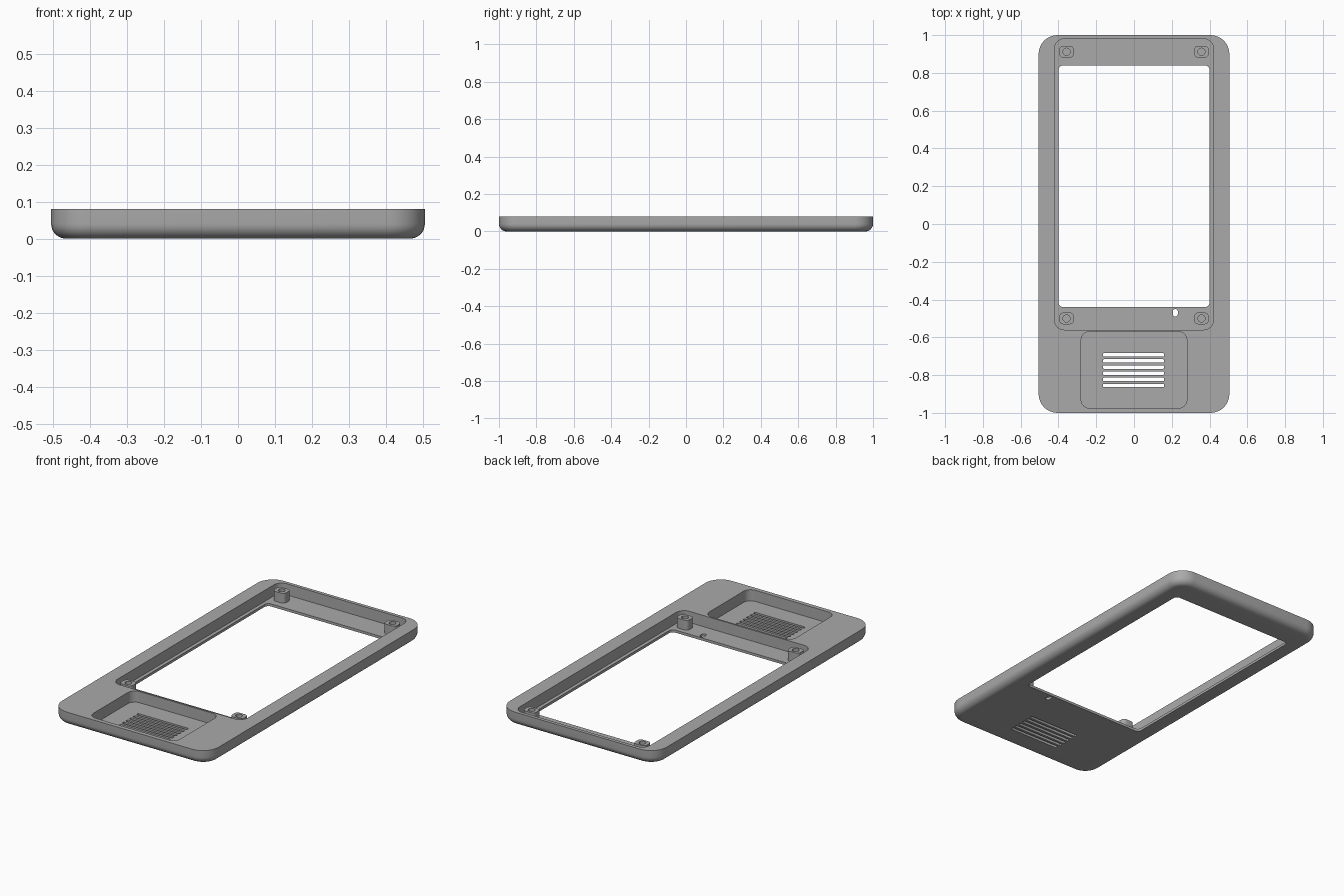
import bpy, bmesh, math
from mathutils import Vector

cube = bpy.data.objects.get("Cube")
if cube:
    bpy.data.objects.remove(cube, do_unlink=True)

grey = bpy.data.materials.new("neutral grey")
grey.use_nodes = True
colour = (0.4, 0.4, 0.4, 1)
grey.diffuse_color = colour
grey.node_tree.nodes["Principled BSDF"].inputs["Base Color"].default_value = colour


def rounded_ring(cx, cy, hx, hy, r, steps=8):
    """Outline of a rounded rectangle, counter-clockwise."""
    pts = []
    for k, (sx, sy) in enumerate(((1, 1), (-1, 1), (-1, -1), (1, -1))):
        for i in range(steps + 1):
            a = math.pi / 2 * (k + i / steps)
            pts.append((cx + sx * (hx - r) + r * math.cos(a),
                        cy + sy * (hy - r) + r * math.sin(a)))
    return pts


def loft(name, layers):
    """Closed solid through a stack of (outline, z) layers."""
    bm = bmesh.new()
    rings = [[bm.verts.new((x, y, z)) for x, y in ring] for ring, z in layers]
    n = len(rings[0])
    for low, high in zip(rings, rings[1:]):
        for i in range(n):
            j = (i + 1) % n
            bm.faces.new((low[i], low[j], high[j], high[i]))
    bm.faces.new(rings[0][::-1])
    bm.faces.new(rings[-1])
    mesh = bpy.data.meshes.new(name)
    bm.to_mesh(mesh)
    bm.free()
    obj = bpy.data.objects.new(name, mesh)
    bpy.context.scene.collection.objects.link(obj)
    mesh.materials.append(grey)
    return obj


def block(name, x0, x1, y0, y1, r, z0, z1, steps=8):
    ring = rounded_ring((x0 + x1) / 2, (y0 + y1) / 2,
                        (x1 - x0) / 2, (y1 - y0) / 2, r, steps)
    return loft(name, [(ring, z0), (ring, z1)])


def cut(obj, cutters):
    """Subtract the cutters, then discard them."""
    for c in cutters:
        c.hide_render = True
        mod = obj.modifiers.new("cut", 'BOOLEAN')
        mod.operation, mod.solver, mod.object = 'DIFFERENCE', 'EXACT', c
    bpy.context.view_layer.update()
    graph = bpy.context.evaluated_depsgraph_get()
    mesh = bpy.data.meshes.new_from_object(obj.evaluated_get(graph))
    obj.modifiers.clear()
    obj.data = mesh
    for c in cutters:
        bpy.data.objects.remove(c, do_unlink=True)


def smooth(obj):
    bpy.ops.object.select_all(action='DESELECT')
    obj.select_set(True)
    bpy.context.view_layer.objects.active = obj
    bpy.ops.object.shade_smooth_by_angle(angle=math.radians(30))


HEIGHT, FLOOR, FILLET = 0.08, 0.015, 0.04

# Shell with a rounded lower edge
layers = []
for i in range(9):
    a = math.pi / 2 * i / 8
    inset = FILLET * (1 - math.sin(a))
    layers.append((rounded_ring(0, 0, 0.505 - inset, 1 - inset, 0.1 - inset),
                   FILLET * (1 - math.cos(a))))
layers.append((rounded_ring(0, 0, 0.505, 1, 0.1), HEIGHT))
shell = loft("shell", layers)

# Screen recess, window, speaker recess, grille slots and pinhole
cutters = [
    block("screen_recess", -0.42, 0.42, -0.56, 0.98, 0.05, FLOOR, 0.2),
    block("window", -0.4, 0.4, -0.44, 0.84, 0.025, -0.1, 0.2),
    block("speaker_recess", -0.28, 0.28, -0.975, -0.57, 0.045, FLOOR, 0.2),
    block("pinhole", 0.206, 0.232, -0.49, -0.45, 0.0129, -0.1, 0.2),
]
for i in range(6):
    y = -0.855 + i * 0.0325
    cutters.append(block("slot", -0.165, 0.16, y - 0.009, y + 0.009,
                         0.006, -0.1, 0.2, 3))
cut(shell, cutters)
smooth(shell)

# Screw posts with blind holes in the recess corners
for side, x in (("right", -0.357), ("left", 0.357)):
    for end, y in (("back", 0.912), ("front", -0.5)):
        post = block(f"screw_post_{end}_{side}", x - 0.038, x + 0.038,
                     y - 0.031, y + 0.031, 0.02, FLOOR - 0.003, 0.072, 4)
        cut(post, [block("screw_hole", x - 0.019, x + 0.019,
                         y - 0.019, y + 0.019, 0.0189, 0.03, 0.2, 4)])
        smooth(post)
